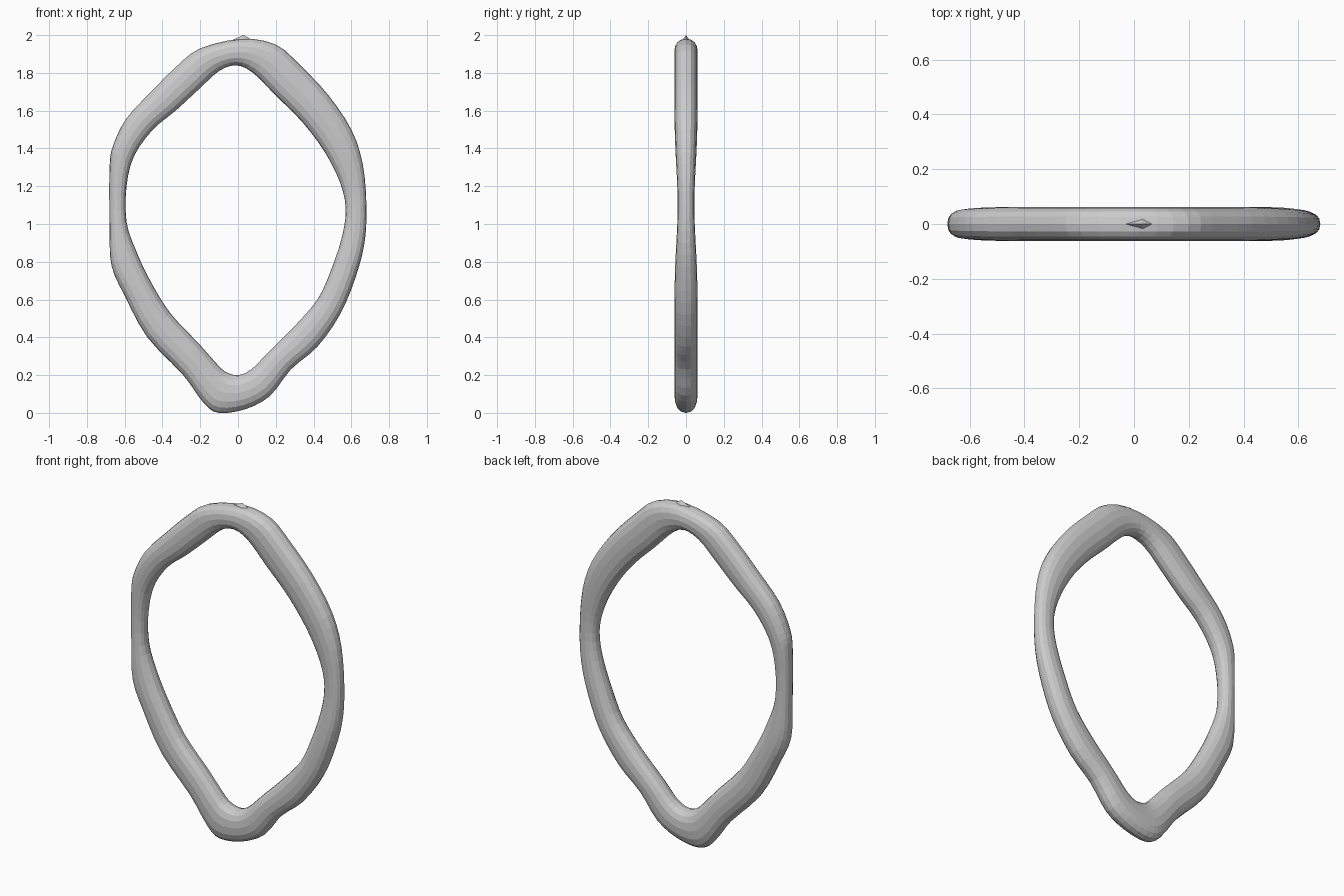
import bpy, bmesh, math
from mathutils import Vector

default_cube = bpy.data.objects.get("Cube")
if default_cube:
    bpy.data.objects.remove(default_cube, do_unlink=True)

SIDES = 16
STEPS = 3

# Rim stations, clockwise from the top: outer x, outer z, inner x, inner z (hundredths)
STATIONS = [
    (2, 198, -1, 184), (20, 195, 8, 180), (33, 184, 20, 168),
    (48, 168, 34, 154), (60, 150, 46, 138), (66, 132, 54, 122),
    (68, 110, 57, 108), (67, 90, 55, 93), (62, 71, 49, 75),
    (54, 52, 42, 60), (42, 35, 30, 46), (28, 23, 16, 32),
    (17, 9, 7, 23), (4, 2, 0, 20), (-10, 0, -7, 22),
    (-18, 5, -13, 28), (-29, 20, -21, 37), (-48, 40, -36, 53),
    (-60, 62, -47, 71), (-67, 78, -54, 86), (-68, 98, -59, 101),
    (-68, 130, -59, 120), (-66, 142, -55, 136), (-59, 156, -45, 150),
    (-46, 170, -33, 160), (-33, 183, -20, 172), (-20, 193, -10, 181),
]


def make_material(name, colour):
    mat = bpy.data.materials.new(name)
    mat.use_nodes = True
    mat.diffuse_color = colour
    mat.node_tree.nodes["Principled BSDF"].inputs["Base Color"].default_value = colour
    return mat


def finish(bm, name, mat):
    bmesh.ops.recalc_face_normals(bm, faces=bm.faces)
    mesh = bpy.data.meshes.new(name)
    bm.to_mesh(mesh)
    bm.free()
    mesh.materials.append(mat)
    obj = bpy.data.objects.new(name, mesh)
    bpy.context.collection.objects.link(obj)
    return obj


def spline(points, i, t):
    """Closed Catmull-Rom curve through the stations."""
    a, b, c, d = (points[(i + k) % len(points)] for k in (-1, 0, 1, 2))
    return (b * 2 + (c - a) * t + (a * 2 - b * 5 + c * 4 - d) * t * t
            + (b * 3 - a - c * 3 + d) * t ** 3) / 2


def rounded(value):
    """Push a sine or cosine outward for a slightly squared oval."""
    return math.copysign(abs(value) ** 0.87, value)


def half_depth(z):
    """The tube is thinnest front to back around the middle of its height."""
    return 0.062 - 0.018 * math.exp(-((z - 1.1) / 0.28) ** 2)


def build_ring(mat):
    outer = [Vector((s[0], 0, s[1])) / 100 for s in STATIONS]
    inner = [Vector((s[2], 0, s[3])) / 100 for s in STATIONS]
    bm = bmesh.new()
    loops = []
    for i in range(len(STATIONS)):
        for step in range(STEPS):
            t = step / STEPS
            far, near = spline(outer, i, t), spline(inner, i, t)
            centre, reach = (far + near) / 2, (far - near) / 2
            depth = Vector((0, half_depth(centre.z), 0))
            loop = []
            for k in range(SIDES):
                angle = math.tau * k / SIDES
                offset = reach * rounded(math.cos(angle)) + depth * rounded(math.sin(angle))
                loop.append(bm.verts.new(centre + offset))
            loops.append(loop)
    # Bridge neighbouring cross-sections all the way round
    for i, loop in enumerate(loops):
        following = loops[(i + 1) % len(loops)]
        for k in range(SIDES):
            n = (k + 1) % SIDES
            bm.faces.new((loop[k], loop[n], following[n], following[k]))
    return finish(bm, "ring_band", mat)


def build_tip(mat):
    # Small pointed ridge on the crown
    bm = bmesh.new()
    base = [bm.verts.new(p) for p in (
        (-0.04, 0, 1.97), (0.03, -0.03, 1.96), (0.1, 0, 1.96), (0.03, 0.03, 1.96))]
    peak = bm.verts.new((0.03, 0, 2))
    bm.faces.new(base)
    for k in range(4):
        bm.faces.new((base[k], base[(k + 1) % 4], peak))
    return finish(bm, "crown_tip", mat)


grey = make_material("light_grey", (0.6, 0.6, 0.6, 1))
build_ring(grey)
build_tip(grey)
